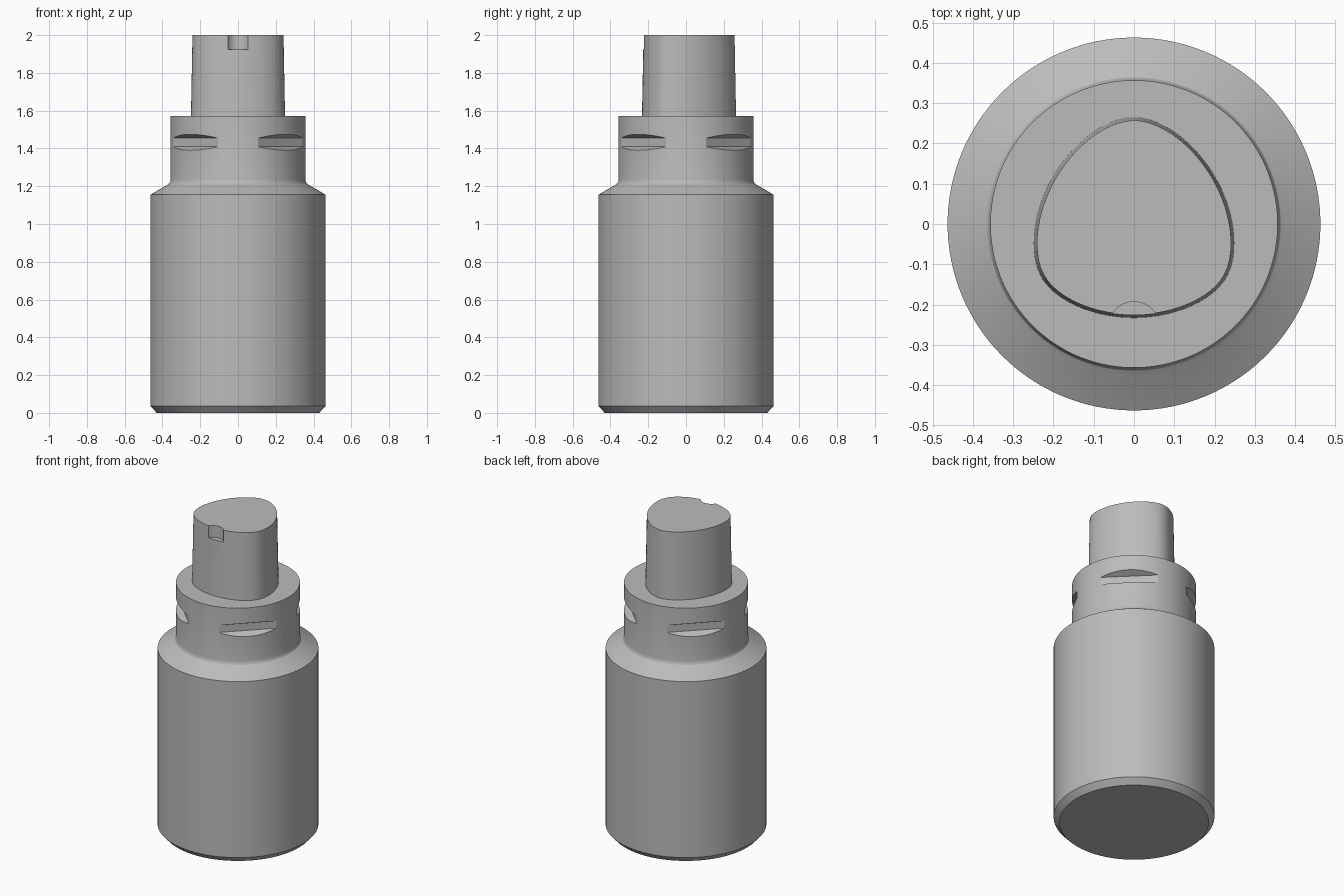
import bpy, bmesh
from math import pi, sin, cos, radians
from mathutils import Matrix

cube = bpy.data.objects.get("Cube")
if cube:
    bpy.data.objects.remove(cube, do_unlink=True)

steel = bpy.data.materials.new("steel_grey")
steel.use_nodes = True
GREY = (0.5, 0.5, 0.5, 1)
steel.diffuse_color = GREY
steel.node_tree.nodes["Principled BSDF"].inputs["Base Color"].default_value = GREY


def loft(name, rings):
    """Closed solid skinned through matching rings of points."""
    bm = bmesh.new()
    rows = [[bm.verts.new(p) for p in ring] for ring in rings]
    n = len(rows[0])
    for low, high in zip(rows, rows[1:]):
        for i in range(n):
            j = (i + 1) % n
            bm.faces.new((low[i], low[j], high[j], high[i]))
    bm.faces.new(rows[0][::-1])
    bm.faces.new(rows[-1])
    bmesh.ops.recalc_face_normals(bm, faces=bm.faces)
    mesh = bpy.data.meshes.new(name)
    bm.to_mesh(mesh)
    bm.free()
    mesh.materials.append(steel)
    obj = bpy.data.objects.new(name, mesh)
    bpy.context.collection.objects.link(obj)
    return obj


def circle(r, z, n=128, y=0):
    return [(r * cos(2 * pi * i / n), y + r * sin(2 * pi * i / n), z) for i in range(n)]


def lobed(r, e, z, n=144):
    """Rounded three-lobed outline with one lobe towards the back."""
    ring = []
    for i in range(n):
        t = 2 * pi * i / n
        h = r + e * cos(3 * (t - pi / 2))
        dh = -3 * e * sin(3 * (t - pi / 2))
        ring.append((h * cos(t) - dh * sin(t), h * sin(t) + dh * cos(t), z))
    return ring


def cut(obj, cutters):
    for c in cutters:
        c.hide_render = True
        mod = obj.modifiers.new("cut", "BOOLEAN")
        mod.operation, mod.solver, mod.object = "DIFFERENCE", "EXACT", c
    bpy.context.view_layer.update()
    done = obj.evaluated_get(bpy.context.evaluated_depsgraph_get())
    mesh = bpy.data.meshes.new_from_object(done)
    obj.modifiers.clear()
    obj.data = mesh
    for c in cutters:
        bpy.data.objects.remove(c, do_unlink=True)


def smooth(obj):
    bpy.ops.object.select_all(action="DESELECT")
    obj.select_set(True)
    bpy.context.view_layer.objects.active = obj
    bpy.ops.object.shade_smooth_by_angle(angle=radians(20))


# Turned body: bottom chamfer, barrel, shoulder with small fillet, collar
profile = [(0.43, 0), (0.463, 0.036), (0.463, 1.155), (0.374, 1.208),
           (0.364, 1.215), (0.359, 1.224), (0.357, 1.236), (0.357, 1.572)]
body = loft("body_and_collar", [circle(r, z) for r, z in profile])

# Four gripper notches with flat floors and sloping sides
notch = [(0.316, 1.41), (0.42, 1.36), (0.42, 1.506), (0.316, 1.455)]
cutters = []
for k in range(4):
    c = loft("notch_cutter", [[(r, s, z) for r, z in notch] for s in (-0.3, 0.3)])
    c.data.transform(Matrix.Rotation(pi / 4 + k * pi / 2, 4, "Z"))
    cutters.append(c)
cut(body, cutters)
smooth(body)

# Tapered three-lobed shank with a round key slot at the front
shank = loft("tapered_shank", [lobed(0.249, 0.016, 1.572), lobed(0.241, 0.016, 2)])
slot = loft("slot_cutter", [circle(0.063, z, 64, -0.256) for z in (1.925, 2.1)])
cut(shank, [slot])
smooth(shank)
